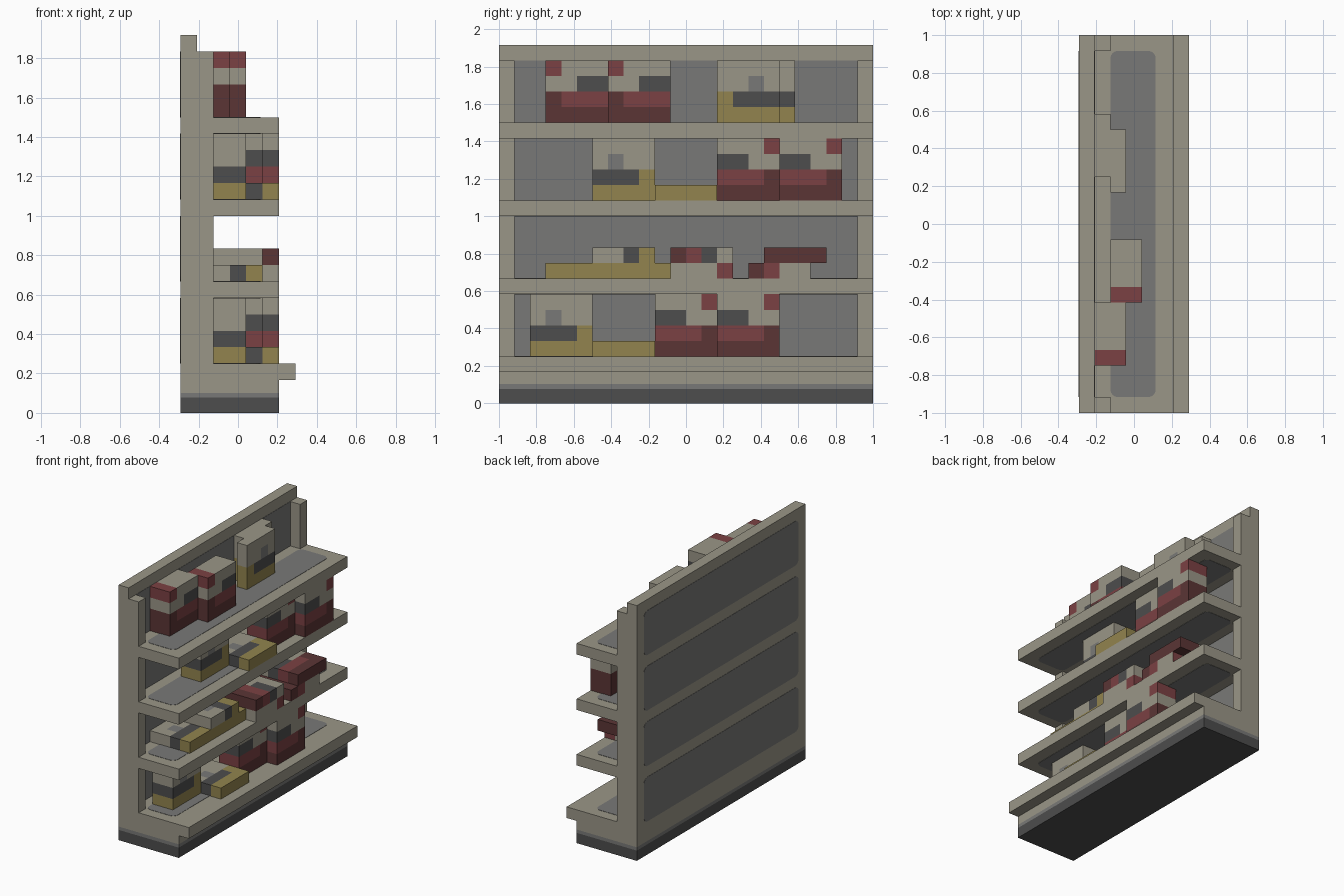
import bpy, bmesh, math
from mathutils import Vector

if "Cube" in bpy.data.objects:
    bpy.data.objects.remove(bpy.data.objects["Cube"])

U = 1 / 12  # grid unit: every part is a whole number of these


def srgb(r, g, b):
    return tuple(((c / 255 + 0.055) / 1.055) ** 2.4 for c in (r, g, b)) + (1,)


COLOURS = {
    "beige": srgb(154, 150, 135),
    "mid_grey": srgb(121, 121, 119),
    "charcoal": srgb(77, 77, 77),
    "mustard": srgb(146, 132, 78),
    "dark_red": srgb(91, 53, 53),
    "red": srgb(123, 65, 67),
}
MATS = {}
for mat_name, col in COLOURS.items():
    m = bpy.data.materials.new(mat_name)
    m.use_nodes = True
    m.diffuse_color = col
    bsdf = m.node_tree.nodes["Principled BSDF"]
    bsdf.inputs["Base Color"].default_value = col
    bsdf.inputs["Roughness"].default_value = 0.9
    MATS[mat_name] = m


def finish(name, bm, mats):
    bmesh.ops.recalc_face_normals(bm, faces=bm.faces[:])
    me = bpy.data.meshes.new(name)
    bm.to_mesh(me)
    bm.free()
    for mat in mats:
        me.materials.append(MATS[mat])
    ob = bpy.data.objects.new(name, me)
    bpy.context.collection.objects.link(ob)
    return ob


def box(name, x, y, z, mat):
    """Box from (min, max) ranges."""
    bm = bmesh.new()
    bmesh.ops.create_cube(bm, size=1)
    for v in bm.verts:
        v.co = [(r[0] + r[1]) / 2 + c * (r[1] - r[0]) for c, r in zip(v.co, (x, y, z))]
    return finish(name, bm, [mat])


def panel(name, axis, level, a, b, mat="mid_grey", radius=0.04, t=0.004):
    """Thin plate with rounded corners, centred on a surface across the axis."""
    pts = []
    corners = [(a[1], b[1], 0), (a[0], b[1], 90), (a[0], b[0], 180), (a[1], b[0], 270)]
    for ca, cb, start in corners:
        oa = ca - math.copysign(radius, ca - sum(a) / 2)
        ob = cb - math.copysign(radius, cb - sum(b) / 2)
        for k in range(5):
            ang = math.radians(start + k * 22.5)
            pts.append((oa + radius * math.cos(ang), ob + radius * math.sin(ang)))
    bm = bmesh.new()
    lo = level - t / 2
    verts = [bm.verts.new((lo, p, q) if axis == "x" else (p, q, lo)) for p, q in pts]
    face = bm.faces.new(verts)
    ext = bmesh.ops.extrude_face_region(bm, geom=[face])
    shift = Vector((t, 0, 0) if axis == "x" else (0, 0, t))
    bmesh.ops.translate(bm, vec=shift,
                        verts=[g for g in ext["geom"] if isinstance(g, bmesh.types.BMVert)])
    return finish(name, bm, [mat])


# ---------- Shelving unit ----------
BACK, WALL, FRONT = -3.5 * U, -2.5 * U, 2.5 * U
FULL, INNER = (-1, 1), (-11 * U, 11 * U)
box("plinth", (BACK, FRONT), FULL, (0, 0.077), "charcoal")
box("plinth_band", (BACK, FRONT), FULL, (0.077, 0.102), "mid_grey")
box("base", (WALL, FRONT), FULL, (0.102, 3 * U), "beige")
box("base_lip", (FRONT, 3.5 * U), FULL, (2 * U, 3 * U), "beige")
box("back_wall", (BACK, WALL), FULL, (0.102, 23 * U), "beige")

for i in range(4):
    floor = (3 + 5 * i) * U
    bay = (floor, floor + 4 * U)
    if i:
        box(f"shelf_{i}", (WALL, FRONT), FULL, (floor - U, floor), "beige")
        panel(f"shelf_underside_{i}", "z", floor - U, (-1.5 * U, 0.115), INNER)
    panel(f"shelf_inset_{i}", "z", floor, (-1.5 * U, 0.115), INNER)
    panel(f"rear_panel_{i}", "x", BACK, INNER, bay)
    box(f"bay_backing_{i}", (WALL - 0.002, WALL + 0.002), INNER, bay, "mid_grey")
    for side, y in (("right", (-1, -11 * U)), ("left", (11 * U, 1))):
        box(f"post_{side}_{i}", (WALL, -1.5 * U), y, bay, "beige")

# ---------- Cartons ----------
B, G, C, M, D, R = COLOURS  # material names, in the order above
# Face layouts: rows run from the bottom up, columns from the plain to the window side
RED = {
    "face": [[D, D, D, D], [D, R, R, R], [B, B, C, C], [R, B, B, B]],
    "window": [D, R, C, B], "plain": [D, D, B, R],
    "top": [R, B, B, B], "bottom": D,
}
RED_ALT = dict(RED, plain=[D, R, B, B])
YELLOW = {
    "face": [[M, M, M, M], [M, C, C, C], [B, B, G, B], [B, B, B, B]],
    "window": [M, C, B, B], "plain": [M, M, B, B],
    "top": [B, B, B, B], "bottom": M,
}
AXES = {"+x": Vector((1, 0, 0)), "-x": Vector((-1, 0, 0)), "+y": Vector((0, 1, 0)),
        "-y": Vector((0, -1, 0)), "+z": Vector((0, 0, 1))}


def carton(name, style, corner, width_dir, up_dir="+z", depth=1):
    """4x4-unit carton; corner is its minimum (x, y, z) in units."""
    w, h = AXES[width_dir], AXES[up_dir]
    d = w.cross(h)
    bm = bmesh.new()

    def colour(u, t, v):
        col, row = min(int(u), 3), min(int(v), 3)
        if v < 0.01:
            return style["bottom"]
        if v > 3.99:
            return style["top"][col]
        if u < 0.01:
            return style["plain"][row]
        if u > 3.99:
            return style["window"][row]
        return style["face"][row][col]

    names = list(COLOURS)
    quads = []
    for i in range(4):
        for j in range(4):
            for e in (0, depth):
                quads.append([(i, e, j), (i + 1, e, j), (i + 1, e, j + 1), (i, e, j + 1)])
        for e in (0, 4):
            quads.append([(i, 0, e), (i + 1, 0, e), (i + 1, depth, e), (i, depth, e)])
            quads.append([(e, 0, i), (e, 0, i + 1), (e, depth, i + 1), (e, depth, i)])
    ends = [w * 4 * a + d * depth * b + h * 4 * c
            for a in (0, 1) for b in (0, 1) for c in (0, 1)]
    low = Vector([min(p[k] for p in ends) for k in range(3)])
    origin = Vector(corner) - low
    for q in quads:
        f = bm.faces.new([bm.verts.new((origin + w * a + d * b + h * c) * U) for a, b, c in q])
        f.material_index = names.index(colour(*[sum(p[k] for p in q) / 4 for k in range(3)]))
    bmesh.ops.remove_doubles(bm, verts=bm.verts[:], dist=1e-4)
    finish(name, bm, names)


# Top shelf: upright cartons
carton("top_red_carton_1", RED, (-2.5, -9, 18), "+y", depth=2)
carton("top_red_carton_2", RED, (-1.5, -5, 18), "+y", depth=2)
carton("top_yellow_carton_front", YELLOW, (-1.5, 2, 18), "+y")
carton("top_yellow_carton_rear", YELLOW, (-2.5, 3, 18), "+y")

# The same group stands on the third shelf and on the base
for label, y, z in (("third", -6, 13), ("base", -10, 3)):
    carton(f"{label}_yellow_upright", YELLOW, (-1.5, y, z), "-y", depth=2)
    carton(f"{label}_yellow_flat", YELLOW, (-1.5, y + 4, z), "-y", "-x")
    carton(f"{label}_red_1", RED, (-0.5, y + 8, z), "-y", depth=2)
    carton(f"{label}_red_2", RED, (0.5, y + 12, z), "-y", depth=2)

# Second shelf: cartons lying in stacks
carton("stack_yellow_lower_1", YELLOW, (-2.5, -9, 8), "-y", "-x")
carton("stack_yellow_lower_2", YELLOW, (-2.5, -5, 8), "-y", "-x")
carton("stack_yellow_upper", YELLOW, (-2.5, -6, 9), "+x", "-y")
carton("stack_red_lower_1", RED, (-1.5, -1, 8), "-y", "+x")
carton("stack_red_upper_1", RED, (-1.5, -1, 9), "+x", "+y")
carton("stack_red_lower_2", RED_ALT, (-1.5, 4, 8), "-x", "+y")
carton("stack_red_upper_2", RED, (-1.5, 5, 9), "-y", "-x")
